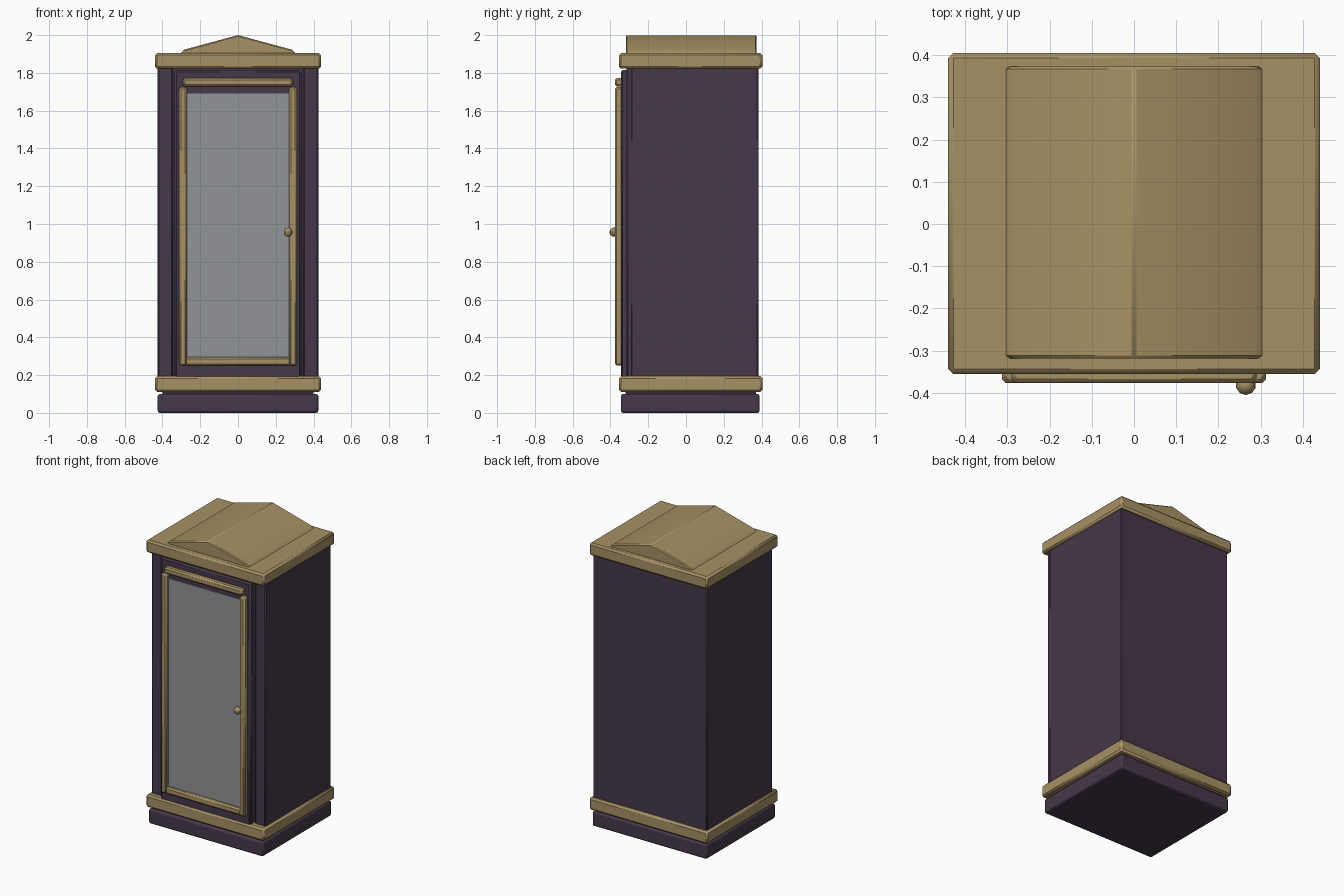
import bpy, bmesh, math

cube = bpy.data.objects.get("Cube")
if cube:
    bpy.data.objects.remove(cube, do_unlink=True)


def material(name, color):
    m = bpy.data.materials.new(name)
    m.use_nodes = True
    m.diffuse_color = (*color, 1)
    m.node_tree.nodes["Principled BSDF"].inputs["Base Color"].default_value = (*color, 1)
    return m


wood = material("dark purple wood", (0.060, 0.040, 0.068))
gold = material("antique gold", (0.39, 0.285, 0.13))
glass = material("grey glass", (0.29, 0.295, 0.31))


def finish(name, bm, mat, bevel=0, segments=1):
    """Turn a bmesh into a shaded object with softened edges."""
    bmesh.ops.recalc_face_normals(bm, faces=bm.faces)
    mesh = bpy.data.meshes.new(name)
    bm.to_mesh(mesh)
    bm.free()
    mesh.materials.append(mat)
    ob = bpy.data.objects.new(name, mesh)
    bpy.context.collection.objects.link(ob)
    if bevel:
        mod = ob.modifiers.new("Soft edges", "BEVEL")
        mod.width = bevel
        mod.segments = segments
        mod.limit_method = "ANGLE"
    return ob


def box(name, x, y, z, mat, bevel=0.008, segments=1):
    """Box from (min, max) ranges."""
    bm = bmesh.new()
    bmesh.ops.create_cube(bm, size=1)
    for v in bm.verts:
        for i, (lo, hi) in enumerate((x, y, z)):
            v.co[i] = lo if v.co[i] < 0 else hi
    return finish(name, bm, mat, bevel, segments)


# Carcass and plinth
box("plinth", (-0.425, 0.425), (-0.345, 0.39), (0, 0.1), wood, 0.012, 2)
box("neck", (-0.40, 0.40), (-0.32, 0.37), (0.09, 0.12), wood, 0)
box("carcass", (-0.425, 0.425), (-0.295, 0.385), (0.15, 1.86), wood)

# Gold mouldings running around the bottom and top
for name, low, high in (("lower_moulding", 0.11, 0.195), ("cornice", 1.822, 1.906)):
    box(name, (-0.44, 0.44), (-0.355, 0.405), (low, high), gold, 0.012)

# Low gabled pediment on the cornice
half = [(0.31, 1.90), (0.285, 1.923)]
profile = half + [(0, 2.0)] + [(-x, z) for x, z in reversed(half)]
bm = bmesh.new()
face = bm.faces.new([bm.verts.new((x, -0.318, z)) for x, z in profile])
ext = bmesh.ops.extrude_face_region(bm, geom=[face])
bmesh.ops.translate(bm, vec=(0, 0.691, 0),
                    verts=[g for g in ext["geom"] if isinstance(g, bmesh.types.BMVert)])
finish("pediment", bm, gold, 0.006)

# Front posts and door stiles, mirrored left and right
for side, s in (("left", 1), ("right", -1)):
    box(side + "_post", sorted((s * 0.345, s * 0.425)), (-0.315, -0.28), (0.15, 1.84), wood)
    box(side + "_door_stile", sorted((s * 0.27, s * 0.313)), (-0.377, -0.335),
        (0.25, 1.724), gold, 0.01)

# Door with its rails and pane
box("door_panel", (-0.335, 0.335), (-0.345, -0.28), (0.17, 1.815), wood, 0.01)
box("door_top_rail", (-0.29, 0.29), (-0.377, -0.335), (1.729, 1.772), gold, 0.01)
box("door_bottom_rail", (-0.28, 0.28), (-0.375, -0.335), (0.25, 0.295), gold, 0.01)
box("glass_pane", (-0.275, 0.275), (-0.352, -0.343), (0.28, 1.692), glass, 0)

# Round door knob
bm = bmesh.new()
bmesh.ops.create_uvsphere(bm, u_segments=10, v_segments=8, radius=0.024)
bmesh.ops.translate(bm, vec=(0.265, -0.381, 0.957), verts=bm.verts)
finish("door_knob", bm, gold)

# Smooth shading with crisp edges
for ob in bpy.context.collection.objects:
    ob.select_set(ob.type == "MESH")
    if ob.type == "MESH":
        bpy.context.view_layer.objects.active = ob
bpy.ops.object.shade_smooth_by_angle(angle=math.radians(30))
